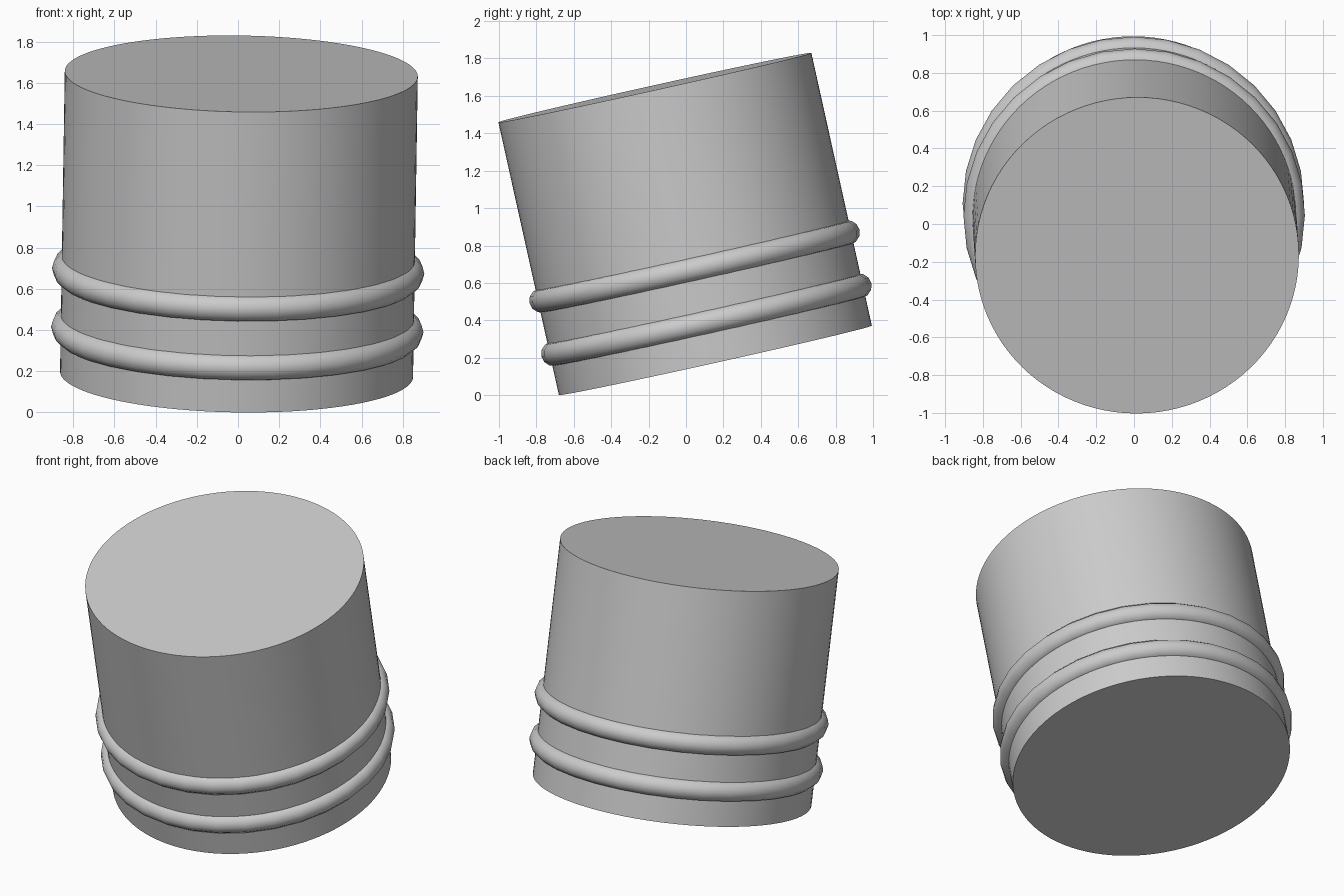
import bpy
from math import radians, pi, sin, cos
from mathutils import Euler, Vector

if "Cube" in bpy.data.objects:
    bpy.data.objects.remove(bpy.data.objects["Cube"], do_unlink=True)

RADIUS, HEIGHT = 0.857, 1.494
TILT = Euler((radians(12.5), radians(0.9), 0))
BASE = Vector((-0.007, 0.157, 0.186))

grey = bpy.data.materials.new("plain_grey")
grey.use_nodes = True
colour = (0.6, 0.6, 0.6, 1)
grey.diffuse_color = colour
grey.node_tree.nodes["Principled BSDF"].inputs["Base Color"].default_value = colour


def along_axis(distance):
    """Point on the tilted axis, measured up from the base centre."""
    return BASE + TILT.to_matrix() @ Vector((0, 0, distance))


def finish(name):
    obj = bpy.context.object
    obj.name = name
    obj.data.materials.append(grey)
    bpy.ops.object.shade_smooth_by_angle(angle=radians(40))


# Tilted drum body
bpy.ops.mesh.primitive_cylinder_add(vertices=96, radius=RADIUS, depth=HEIGHT,
                                    location=along_axis(HEIGHT / 2), rotation=TILT)
finish("drum_body")

# Two rounded bands around the lower part
for name, distance in (("lower_band", 0.222), ("upper_band", 0.514)):
    bpy.ops.mesh.primitive_torus_add(major_segments=32, minor_segments=12,
                                     major_radius=0.838, minor_radius=0.066,
                                     location=along_axis(distance), rotation=TILT)
    finish(name)
